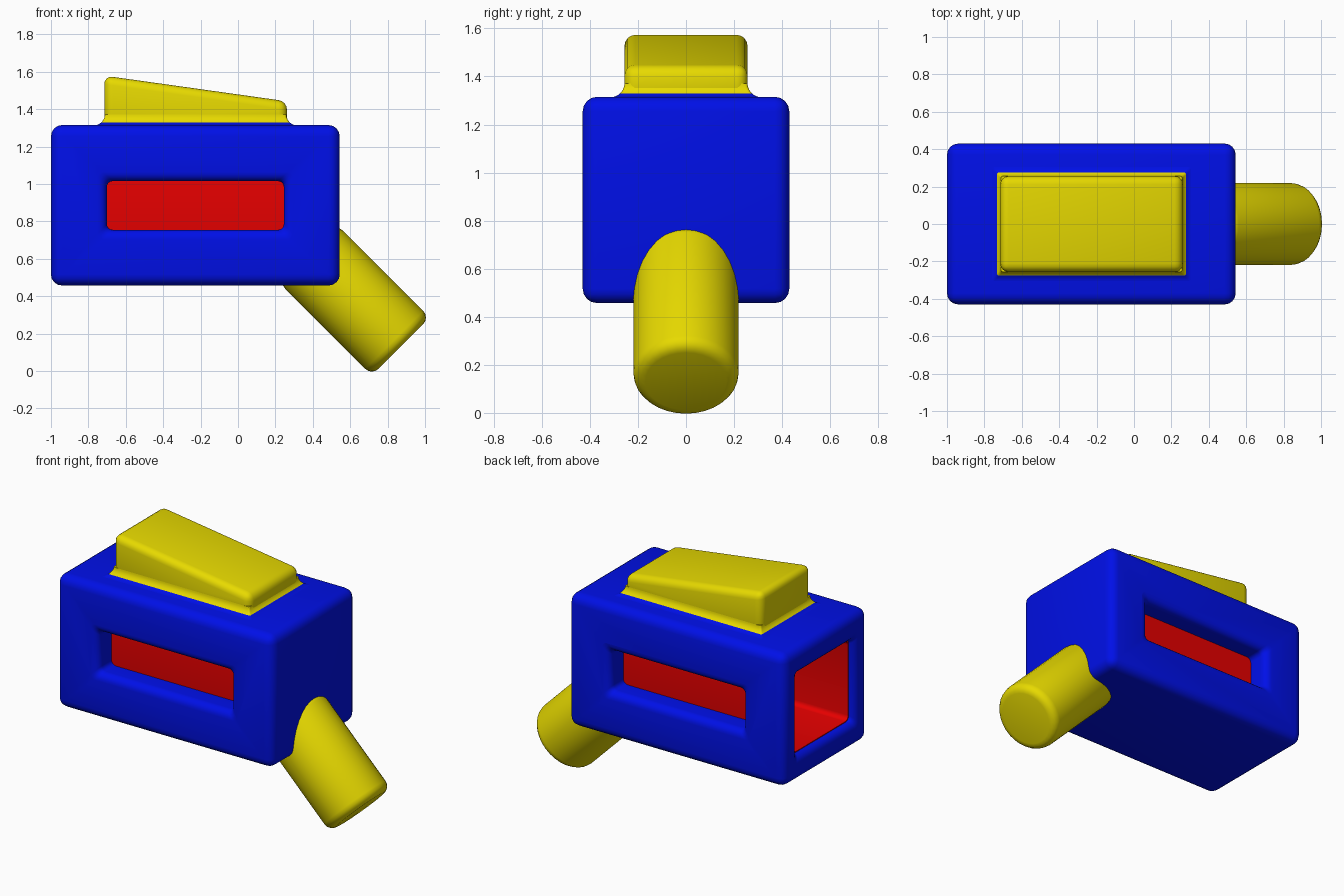
import bpy, bmesh, math
from mathutils import Vector, Matrix

if "Cube" in bpy.data.objects:
    bpy.data.objects.remove(bpy.data.objects["Cube"])

def material(name, rgb):
    m = bpy.data.materials.new(name)
    m.diffuse_color = (*rgb, 1)
    m.use_nodes = True
    m.node_tree.nodes["Principled BSDF"].inputs["Base Color"].default_value = m.diffuse_color
    return m

BLUE = material("blue", (0.0, 0.005, 0.8))
RED = material("red", (0.8, 0.0, 0.0))
YELLOW = material("yellow", (0.8, 0.7, 0.0))

def finish(ob):
    # apply modifiers, then smooth the rounded edges
    bpy.ops.object.select_all(action='DESELECT')
    ob.select_set(True)
    bpy.context.view_layer.objects.active = ob
    for m in list(ob.modifiers):
        bpy.ops.object.modifier_apply(modifier=m.name)
    bpy.ops.object.shade_smooth_by_angle(angle=math.radians(35))

def make(name, bm, mat):
    bmesh.ops.recalc_face_normals(bm, faces=bm.faces[:])
    me = bpy.data.meshes.new(name)
    bm.to_mesh(me)
    bm.free()
    me.materials.append(mat)
    ob = bpy.data.objects.new(name, me)
    bpy.context.collection.objects.link(ob)
    return ob

def rounded_rect(w, h, r, z, n=4):
    pts = []
    for k, (sx, sy) in enumerate([(1, 1), (-1, 1), (-1, -1), (1, -1)]):
        for i in range(n + 1):
            a = math.pi / 2 * (k + i / n)
            pts.append(Vector((sx * (w - r) + r * math.cos(a), sy * (h - r) + r * math.sin(a), z)))
    return pts

def loft(name, rings, mat, matrix):
    bm = bmesh.new()
    loops = [[bm.verts.new(matrix @ p) for p in ring] for ring in rings]
    n = len(rings[0])
    for a, b in zip(loops, loops[1:]):
        for i in range(n):
            bm.faces.new((a[i], a[(i + 1) % n], b[(i + 1) % n], b[i]))
    bm.faces.new(loops[0])
    bm.faces.new(loops[-1])
    return make(name, bm, mat)

def hull_box(name, x0, x1, y, z0, z_left, z_right, mat, bevel):
    # box whose top may slope from left to right
    bm = bmesh.new()
    prof = [(x0, z0), (x1, z0), (x1, z_right), (x0, z_left)]
    f = bm.faces.new([bm.verts.new((px, -y, pz)) for px, pz in prof])
    ext = bmesh.ops.extrude_face_region(bm, geom=[f])
    vs = [v for v in ext['geom'] if isinstance(v, bmesh.types.BMVert)]
    bmesh.ops.translate(bm, verts=vs, vec=(0, 2 * y, 0))
    ob = make(name, bm, mat)
    m = ob.modifiers.new("round", 'BEVEL')
    m.width, m.segments = bevel, 4
    return ob

def flared_cutter(name, w, h, lip, depth, matrix):
    # local z points out of the wall; the mouth widens in a rounded lip
    rings = [rounded_rect(w, h, 0.03, -depth)]
    for i in range(6):
        a = math.pi / 2 * i / 5
        o = lip * (1 - math.cos(a))
        rings.append(rounded_rect(w + o, h + o, 0.03, -lip + lip * math.sin(a)))
    rings.append(rounded_rect(w + lip, h + lip, 0.03, 0.1))
    ob = loft(name, rings, BLUE, matrix)
    ob.hide_render = True
    return ob

# body shell with two side slots and an open left end
body = hull_box("body", -1, 0.544, 0.43, 0.457, 1.315, 1.315, BLUE, 0.06)
front = Matrix.Translation((-0.228, -0.43, 0.885)) @ Matrix.Rotation(math.pi / 2, 4, 'X')
back = Matrix.Rotation(math.pi, 4, 'Z') @ Matrix.Translation((0.228, -0.43, 0.885)) @ Matrix.Rotation(math.pi / 2, 4, 'X')
left = Matrix.Translation((-1, 0, 0.883)) @ Matrix.Rotation(-math.pi / 2, 4, 'Y')
cutters = [flared_cutter("front_slot_cutter", 0.473, 0.13, 0.05, 0.2, front),
           flared_cutter("back_slot_cutter", 0.473, 0.13, 0.05, 0.2, back),
           flared_cutter("end_cutter", 0.262, 0.287, 0.05, 1.39, left)]
for c in cutters:
    m = body.modifiers.new("cut", 'BOOLEAN')
    m.operation, m.solver, m.object = 'DIFFERENCE', 'EXACT', c
finish(body)
for c in cutters:
    bpy.data.objects.remove(c)

# red lining of the hollow: closed at the inner end, open at the left
profile = [(0.261, 0.286, -1.389), (0.261, 0.286, -0.04), (0.256, 0.281, -0.04), (0.256, 0.281, -1.384)]
finish(loft("lining", [rounded_rect(w, h, 0.03, z) for w, h, z in profile], RED, left))

# sloped top block with a concave skirt, blue at the foot
finish(hull_box("top_block", -0.715, 0.262, 0.256, 1.3, 1.579, 1.442, YELLOW, 0.045))
place = Matrix.Translation((-0.227, 0, 1.313))

def skirt(name, z0, z1, mat):
    rings = []
    for i in range(6):
        z = z0 + (z1 - z0) * i / 5
        o = 0.06 - math.sqrt(0.06 ** 2 - (0.06 - z) ** 2)
        rings.append(rounded_rect(0.485 + o, 0.256 + o, 0.012, z))
    finish(loft(name, rings, mat, place))

skirt("top_foot", 0, 0.015, BLUE)
skirt("top_skirt", 0.015, 0.058, YELLOW)

# angled spout
start, end = Vector((0.37, 0, 0.632)), Vector((0.871, 0, 0.131))
axis = end - start
bpy.ops.mesh.primitive_cylinder_add(vertices=32, radius=0.219, depth=axis.length,
                                    location=(start + end) / 2, rotation=(0, math.radians(135), 0))
spout = bpy.context.object
spout.name = "spout"
spout.data.materials.append(YELLOW)
m = spout.modifiers.new("round", 'BEVEL')
m.width, m.segments = 0.05, 4
finish(spout)
